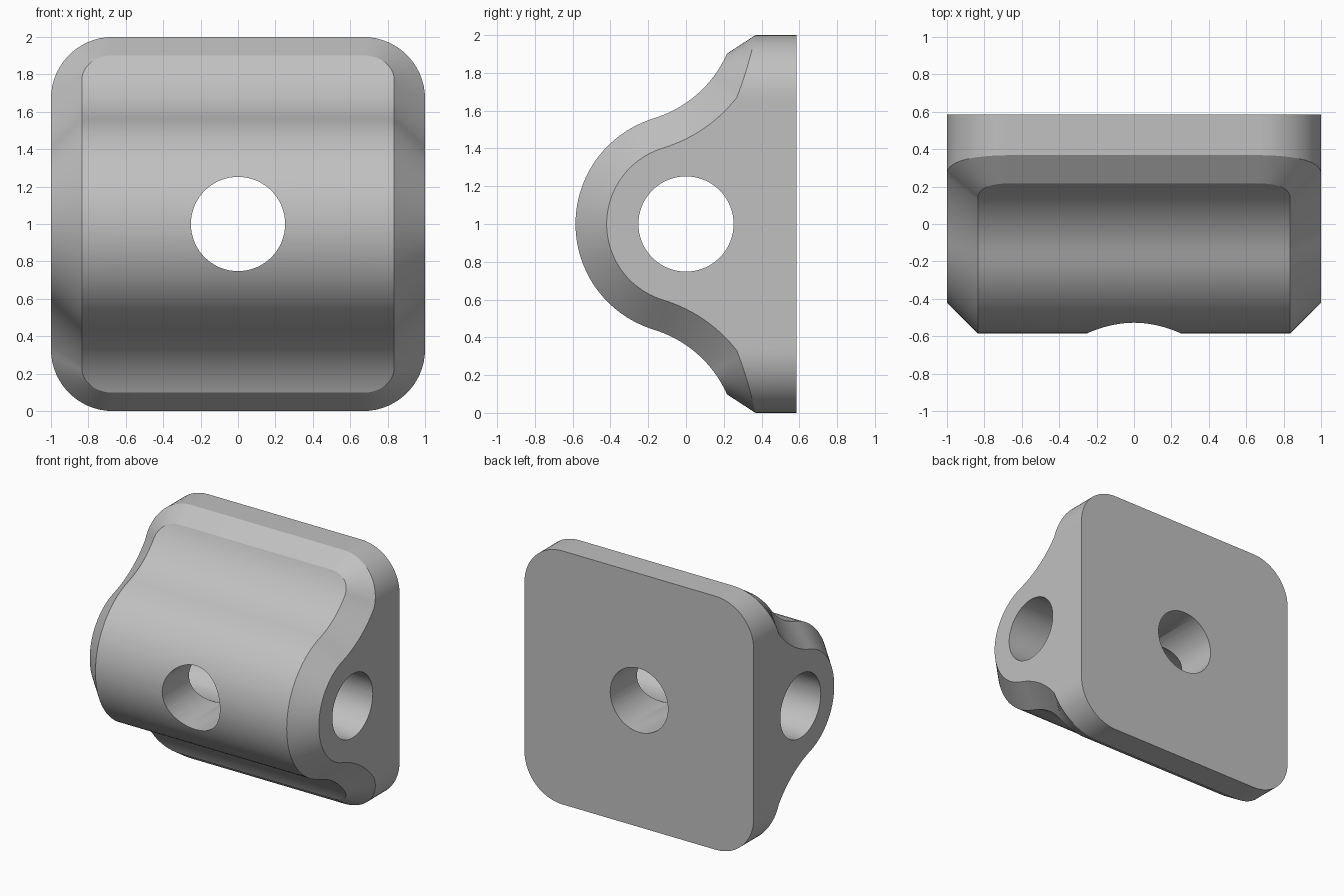
import bpy, bmesh, math
from mathutils import Vector, Matrix

cube = bpy.data.objects.get("Cube")
if cube:
    bpy.data.objects.remove(cube, do_unlink=True)

HALF, CORNER, CHAMFER = 1.0, 0.33, 0.165
BACK, NOSE_R, FLARE_R, HOLE_R = 0.585, 0.585, 0.619, 0.252
# Direction from the nose centre to the point where the nose meets the flare
JOIN = Vector((-0.29, 0.957)).normalized()
FLARE_C = JOIN * (NOSE_R + FLARE_R)

grey = bpy.data.materials.new("plain grey")
grey.use_nodes = True
colour = (0.53, 0.53, 0.53, 1)
grey.diffuse_color = colour
grey.node_tree.nodes["Principled BSDF"].inputs["Base Color"].default_value = colour


def chamfer_points(h):
    """Depth of the inset surface at height h, and its foot (y, h) on the front."""
    sign = -1 if h < 0 else 1
    h = abs(h)
    inner = NOSE_R - CHAMFER
    if h < JOIN.y * inner:
        p = Vector((-math.sqrt(inner ** 2 - h ** 2), h))
        foot = p * NOSE_R / inner
    else:
        outer = FLARE_R + CHAMFER
        p = Vector((FLARE_C.x + math.sqrt(outer ** 2 - (FLARE_C.y - h) ** 2), h))
        foot = FLARE_C + (p - FLARE_C) * FLARE_R / outer
    return p.x, foot.x, foot.y * sign


# Outline walked from top to bottom along one side: corner, straight side, corner
flat, small = HALF - CORNER, CORNER - CHAMFER
turns = [math.radians(90 - a) for a in range(0, 91, 6)]
top = [(flat + small * math.cos(t), flat + small * math.sin(t), math.cos(t), math.sin(t))
       for t in turns]
side = [(flat + small, flat * (1 - i / 36), 1, 0) for i in range(1, 72)]
bottom = [(x, -h, nx, -nh) for x, h, nx, nh in reversed(top)]

# Each row is a ring: back, wall edge and front edge on both sides
bm = bmesh.new()
rows = []
for x, h, nx, nh in top + side + bottom:
    y, front_y, front_h = chamfer_points(h)
    wx, wz = x + nx * CHAMFER, 1 + h + nh * CHAMFER
    half = [(wx, BACK, wz), (wx, y, wz), (x, front_y, 1 + front_h)]
    ring = half + [(-a, b, c) for a, b, c in reversed(half)]
    rows.append([bm.verts.new(p) for p in ring])
for a, b in zip(rows, rows[1:]):
    for i in range(5):
        bm.faces.new((a[i], a[i + 1], b[i + 1], b[i]))
for r in (rows[0], rows[-1]):
    bm.faces.new((r[0], r[1], r[4], r[5]))
    bm.faces.new((r[1], r[2], r[3], r[4]))
# Flat back plate face
bm.faces.new([r[0] for r in rows] + [r[5] for r in reversed(rows)])
bmesh.ops.recalc_face_normals(bm, faces=bm.faces)


def make_object(name, bm):
    mesh = bpy.data.meshes.new(name)
    bm.to_mesh(mesh)
    bm.free()
    mesh.materials.append(grey)
    obj = bpy.data.objects.new(name, mesh)
    bpy.context.collection.objects.link(obj)
    return obj


block = make_object("mounting_block", bm)

# Crossing round bores, one front to back and one side to side
bores = []
for name, axis in (("front_bore", "X"), ("side_bore", "Y")):
    bm = bmesh.new()
    place = Matrix.Translation((0, 0, 1)) @ Matrix.Rotation(math.pi / 2, 4, axis)
    bmesh.ops.create_cone(bm, cap_ends=True, segments=72, radius1=HOLE_R,
                          radius2=HOLE_R, depth=3, matrix=place)
    cutter = make_object(name, bm)
    cutter.hide_render = True
    bores.append(cutter)
    cut = block.modifiers.new(name, "BOOLEAN")
    cut.operation, cut.solver, cut.object = "DIFFERENCE", "EXACT", cutter

bpy.ops.object.select_all(action="DESELECT")
bpy.context.view_layer.objects.active = block
block.select_set(True)
for cutter in bores:
    bpy.ops.object.modifier_apply(modifier=cutter.name)
for cutter in bores:
    bpy.data.objects.remove(cutter, do_unlink=True)
bpy.ops.object.shade_smooth_by_angle(angle=math.radians(25))
